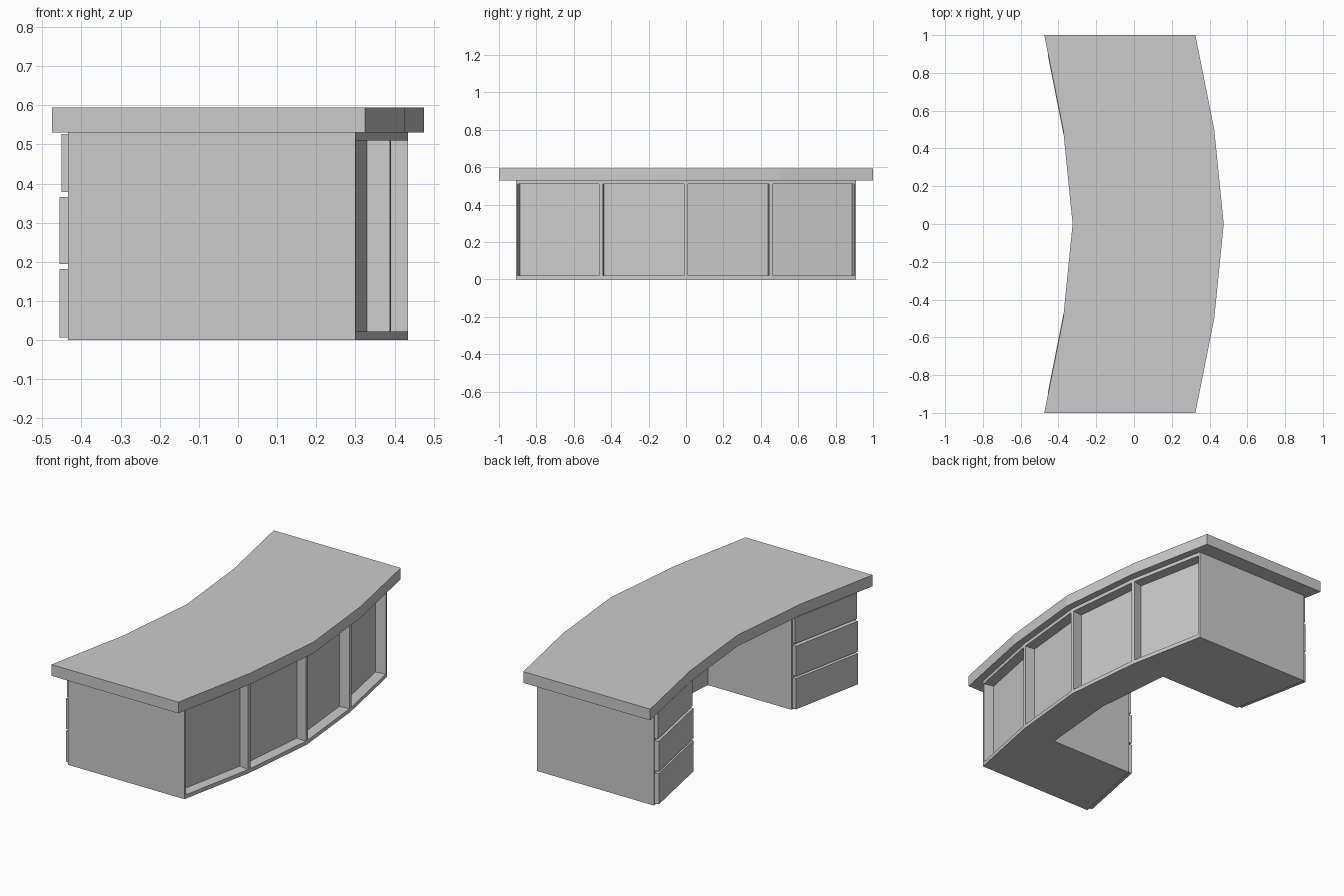
import bpy, bmesh
from mathutils import Vector

if "Cube" in bpy.data.objects:
    bpy.data.objects.remove(bpy.data.objects["Cube"])


def prism(name, outline, z0, z1):
    """Extrude an xy outline between two heights."""
    bm = bmesh.new()
    face = bm.faces.new([bm.verts.new((x, y, z0)) for x, y in outline])
    ext = bmesh.ops.extrude_face_region(bm, geom=[face], use_keep_orig=True)["geom"]
    bmesh.ops.translate(bm, verts=[v for v in ext if isinstance(v, bmesh.types.BMVert)],
                        vec=(0, 0, z1 - z0))
    bmesh.ops.recalc_face_normals(bm, faces=bm.faces)
    mesh = bpy.data.meshes.new(name)
    bm.to_mesh(mesh)
    bm.free()
    obj = bpy.data.objects.new(name, mesh)
    bpy.context.collection.objects.link(obj)
    return obj


def mirrored(half):
    """Complete an outline half (y <= 0) by reflecting it in y."""
    return half + [(x, -y) for x, y in reversed(half) if y != 0]


# Curved desktop slab
front = mirrored([(0.325, -1), (0.425, -0.5), (0.475, 0)])
prism("desktop", front + [(x - 0.8, y) for x, y in reversed(front)], 0.53, 0.594)

# Body: two pedestals joined by a curved front wall
outer = mirrored([(0.30, -0.91), (0.39, -0.455), (0.435, 0)])
inner = mirrored([(-0.435, -0.91), (-0.345, -0.455), (0.18, -0.455), (0.22, 0)])
body = prism("desk_body", outer + inner[::-1], 0, 0.53)

# Recessed panels in the four front faces
bm = bmesh.new()
bm.from_mesh(body.data)
panels = [f for f in bm.faces if f.normal.x > 0.5 and f.calc_center_median().x > 0.3]
bmesh.ops.inset_individual(bm, faces=panels, thickness=0.01, use_even_offset=True)
for v in {v for f in panels for v in f.verts}:
    v.co.z = 0.51 if v.co.z > 0.3 else 0.022
for f in panels:
    f.normal_update()
bmesh.ops.inset_individual(bm, faces=panels, thickness=0, depth=-0.06)
bm.to_mesh(body.data)
bm.free()

# Three drawer fronts on each pedestal
for side, sign in (("left", -1), ("right", 1)):
    a, b = Vector((-0.435, 0.91)), Vector((-0.345, 0.455))
    along = (b - a).normalized()
    out = Vector((along.y, -along.x))
    for level, z0, z1, depth in (("bottom", 0.007, 0.182, 0.024),
                                 ("middle", 0.194, 0.366, 0.024),
                                 ("top", 0.378, 0.526, 0.018)):
        p, q = a + along * 0.01, b - along * 0.01
        corners = [p, q, q + out * depth, p + out * depth]
        prism(f"{level}_drawer_{side}", [(c.x, c.y * sign) for c in corners], z0, z1)
